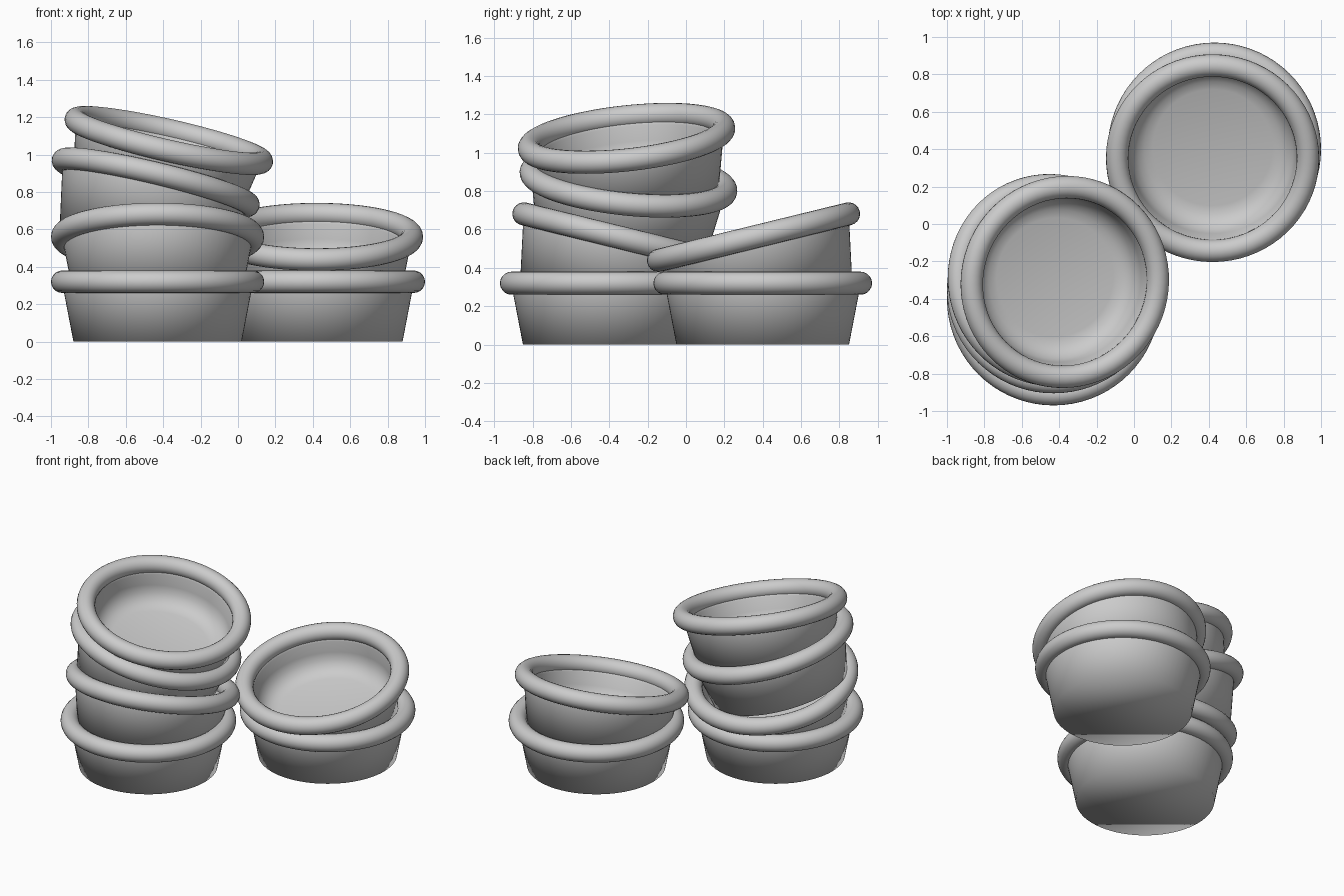
import bpy, bmesh, math
from mathutils import Matrix, Vector

if "Cube" in bpy.data.objects:
    bpy.data.objects.remove(bpy.data.objects["Cube"])

SEG = 72
RIM_Z = 0.32  # height of the rim centre above the pot's underside

# wall section: outside from underside to rim, then inside down to the floor
WALL = [(0.45, 0), (0.50, 0.26), (0.512, 0.32), (0.47, 0.32), (0.452, 0.28),
        (0.444, 0.20), (0.43, 0.15), (0.40, 0.112), (0.365, 0.09), (0.32, 0.08)]
# rolled rim section
RIM = [(0.51 + 0.06 * math.cos(i * math.tau / 20),
        RIM_Z + 0.06 * math.sin(i * math.tau / 20)) for i in range(20)]


def lathe(name, profile, closed, matrix):
    """Spin a profile round z; open profiles get flat caps at both ends."""
    bm = bmesh.new()
    rings = [[bm.verts.new((r * math.cos(k * math.tau / SEG),
                            r * math.sin(k * math.tau / SEG), z))
              for k in range(SEG)] for r, z in profile]
    pairs = list(zip(rings, rings[1:]))
    if closed:
        pairs.append((rings[-1], rings[0]))
    for lo, hi in pairs:
        for k in range(SEG):
            n = (k + 1) % SEG
            bm.faces.new((lo[k], lo[n], hi[n], hi[k]))
    if not closed:
        bm.faces.new(rings[0][::-1])
        bm.faces.new(rings[-1])
    bmesh.ops.recalc_face_normals(bm, faces=bm.faces)
    for f in bm.faces:
        f.smooth = True
    mesh = bpy.data.meshes.new(name)
    bm.to_mesh(mesh)
    bm.free()
    ob = bpy.data.objects.new(name, mesh)
    ob.matrix_world = matrix
    bpy.context.collection.objects.link(ob)


def pot(name, centre, slope_x=0.0, slope_y=0.0):
    """Pot placed by its rim centre, with the rim plane's slopes along x and y."""
    up = Vector((-slope_x, -slope_y, 1)).normalized()
    turn = Vector((0, 0, 1)).rotation_difference(up).to_matrix().to_4x4()
    m = Matrix.Translation(Vector(centre) - up * RIM_Z) @ turn
    lathe(name + "_bowl", WALL, False, m)
    lathe(name + "_rim", RIM, True, m)


# tall stack
pot("tall_stack_1", (-0.43, -0.40, 0.32))
pot("tall_stack_2", (-0.43, -0.35, 0.56), 0, -0.245)
pot("tall_stack_3", (-0.44, -0.30, 0.85), -0.24, -0.10)
pot("tall_stack_4", (-0.37, -0.31, 1.075), -0.227, 0.11)
# short stack
pot("short_stack_1", (0.43, 0.40, 0.32))
pot("short_stack_2", (0.42, 0.352, 0.56), 0, 0.245)
